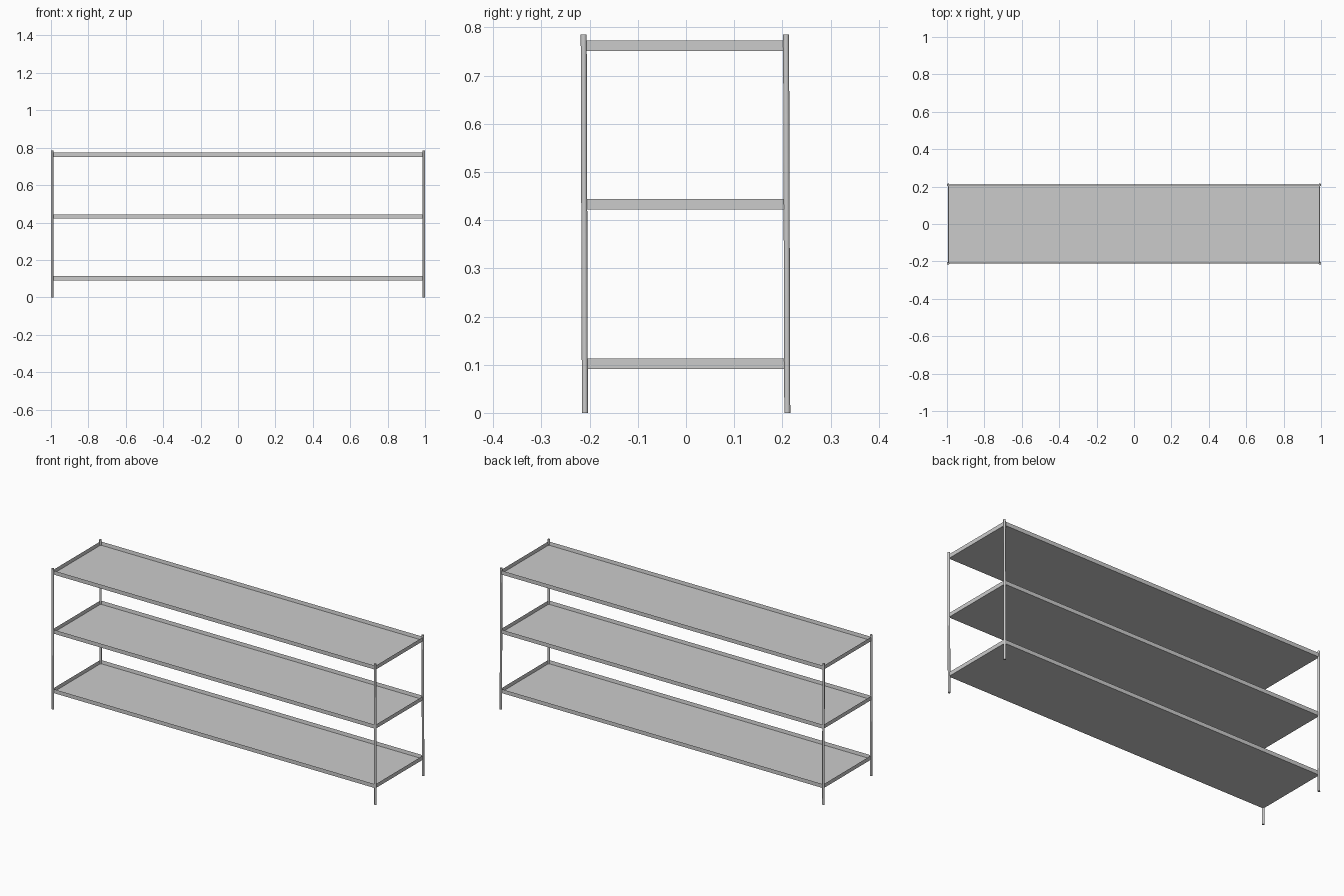
import bpy, bmesh
from mathutils import Vector

if "Cube" in bpy.data.objects:
    bpy.data.objects.remove(bpy.data.objects["Cube"])

HX, HY = 0.995, 0.211      # tray half sizes
RIM, FLOOR = 0.004, 0.003  # sheet thicknesses


def finish(name, bm):
    bmesh.ops.recalc_face_normals(bm, faces=bm.faces)
    mesh = bpy.data.meshes.new(name)
    bm.to_mesh(mesh)
    bm.free()
    obj = bpy.data.objects.new(name, mesh)
    bpy.context.collection.objects.link(obj)
    return obj


def tray(name, z0, z1):
    # Shallow open tray: a box whose top is inset and sunk to the floor
    bm = bmesh.new()
    bmesh.ops.create_cube(bm, size=1)
    for v in bm.verts:
        v.co = Vector((v.co.x * 2 * HX, v.co.y * 2 * HY, z1 if v.co.z > 0 else z0))
    bm.normal_update()
    top = max(bm.faces, key=lambda f: f.calc_center_median().z)
    bmesh.ops.inset_individual(bm, faces=[top], thickness=RIM)
    for v in top.verts:
        v.co.z = z0 + FLOOR
    return finish(name, bm)


def post(name, x, y, height=0.785, radius=0.0062, lean=-0.0025):
    # Slim round post leaning very slightly
    bm = bmesh.new()
    bmesh.ops.create_cone(bm, cap_ends=True, segments=20, radius1=radius,
                          radius2=radius, depth=height)
    for v in bm.verts:
        t = v.co.z / height + 0.5
        v.co = Vector((v.co.x + x, v.co.y + y + lean * t, t * height))
    for f in bm.faces:
        f.smooth = len(f.verts) == 4
    for e in bm.edges:
        e.smooth = all(len(f.verts) == 4 for f in e.link_faces)
    return finish(name, bm)


# Three shelves
for name, z in (("lower_shelf", 0.091), ("middle_shelf", 0.422), ("upper_shelf", 0.751)):
    tray(name, z, z + 0.022)

# Four corner posts
for sx, side in ((-1, "left"), (1, "right")):
    for y, end in ((-0.2098, "front"), (0.2102, "back")):
        post(f"{end}_{side}_post", sx * 0.9935, y)
